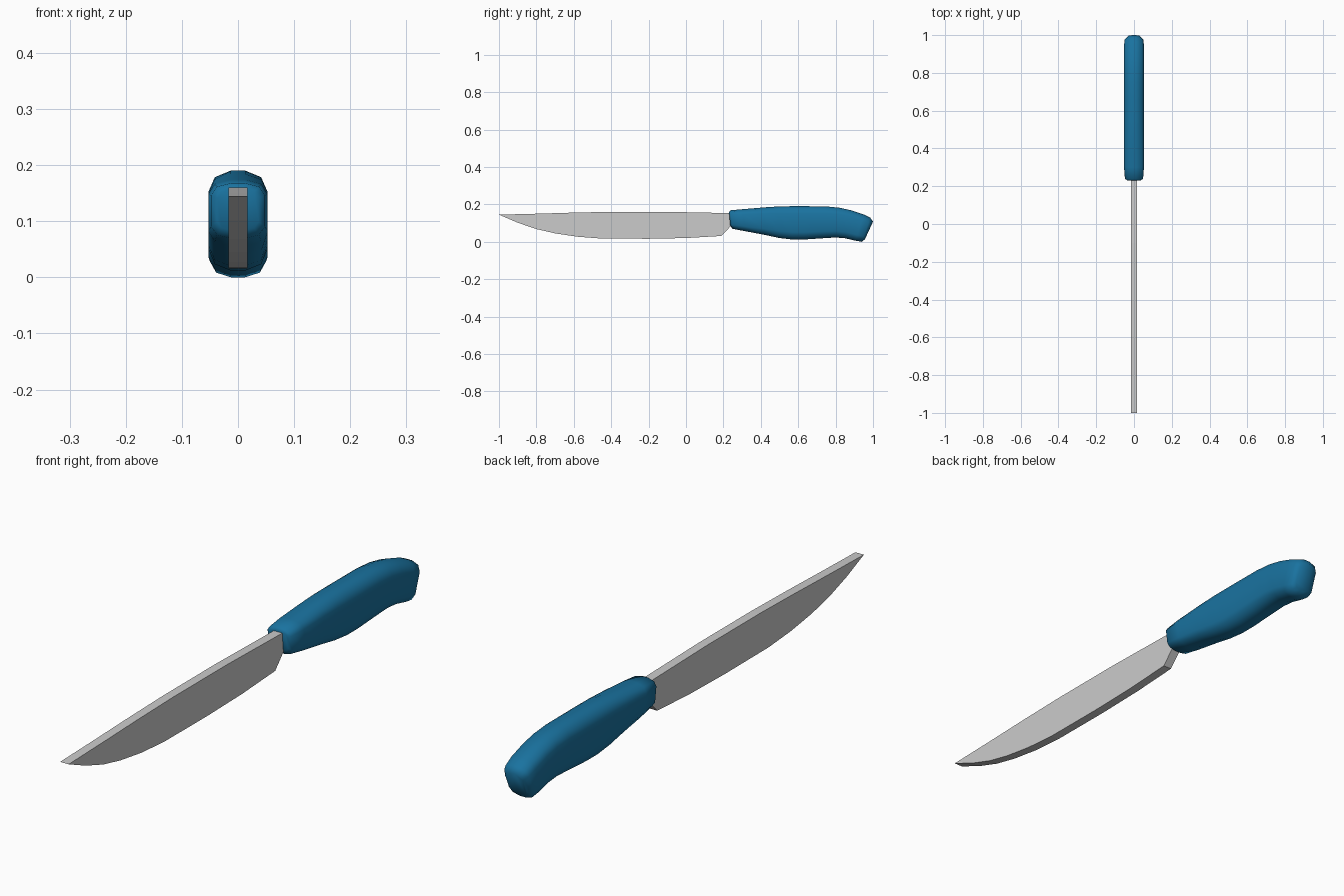
import bpy, bmesh, math

if "Cube" in bpy.data.objects:
    bpy.data.objects.remove(bpy.data.objects["Cube"])


def finish(name, bm):
    bmesh.ops.recalc_face_normals(bm, faces=bm.faces)
    mesh = bpy.data.meshes.new(name)
    bm.to_mesh(mesh)
    bm.free()
    obj = bpy.data.objects.new(name, mesh)
    bpy.context.collection.objects.link(obj)
    return obj


# Blade: side outline (y, z) extruded through its thickness
outline = [(-1, .145), (-.8, .15), (-.6, .156), (-.4, .16), (-.1, .16), (.24, .153),
           (.3, .15), (.3, .1), (.245, .09), (.19, .031), (0, .02), (-.2, .016),
           (-.45, .017), (-.58, .027), (-.7, .045), (-.8, .068), (-.9, .102)]
bm = bmesh.new()
face = bm.faces.new([bm.verts.new((-.017, y, z)) for y, z in outline])
ext = bmesh.ops.extrude_face_region(bm, geom=[face])
bmesh.ops.translate(bm, vec=(.034, 0, 0),
                    verts=[v for v in ext["geom"] if isinstance(v, bmesh.types.BMVert)])
finish("blade", bm)

# Handle: rounded sections lofted through stations
# (top y, top z, bottom y, bottom z, half width)
stations = [(.23, .158, .237, .083, .037), (.236, .168, .25, .069, .048),
            (.30, .174, .32, .056, .053), (.42, .184, .42, .037, .053),
            (.50, .189, .50, .02, .053), (.56, .19, .57, .012, .053),
            (.65, .19, .63, .012, .053), (.75, .189, .72, .018, .053),
            (.82, .182, .80, .023, .053), (.88, .169, .85, .019, .053),
            (.95, .146, .905, .006, .053), (.985, .129, .94, 0, .05),
            (1.0, .108, .957, .014, .036)]
# half section: (fraction of width, fraction of height)
half = [(.25, 1), (.78, .935), (1, .78), (1, .22), (.78, .065), (.25, 0)]
section = half + [(-x, t) for x, t in reversed(half)]
bm = bmesh.new()
rings = [[bm.verts.new((x * w, yb + (yt - yb) * t, zb + (zt - zb) * t)) for x, t in section]
         for yt, zt, yb, zb, w in stations]
n = len(section)
for a, b in zip(rings, rings[1:]):
    for i in range(n):
        j = (i + 1) % n
        bm.faces.new((a[i], a[j], b[j], b[i]))
bm.faces.new(rings[0])
bm.faces.new(rings[-1])
handle = finish("handle", bm)

mat = bpy.data.materials.new("blue_grip")
mat.diffuse_color = (.01, .17, .35, 1)
mat.use_nodes = True
mat.node_tree.nodes["Principled BSDF"].inputs["Base Color"].default_value = mat.diffuse_color
handle.data.materials.append(mat)
bpy.context.view_layer.objects.active = handle
handle.select_set(True)
bpy.ops.object.shade_smooth_by_angle(angle=math.radians(60))
